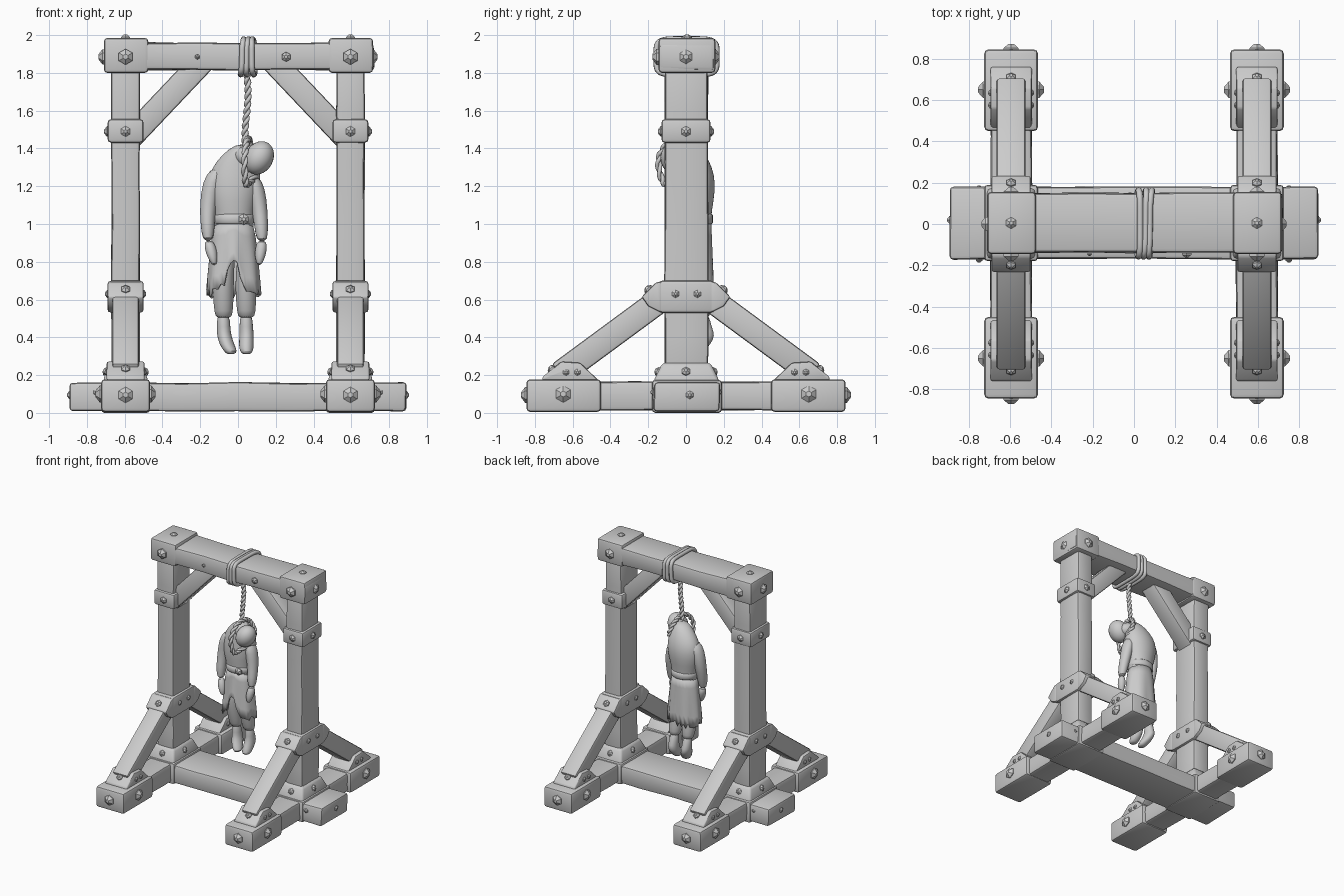
import bpy, bmesh, math, random
from mathutils import Vector, Matrix

random.seed(4)
if "Cube" in bpy.data.objects:
    bpy.data.objects.remove(bpy.data.objects["Cube"])

grey = bpy.data.materials.new("plain grey")
grey.use_nodes = True
grey.diffuse_color = (0.6, 0.6, 0.6, 1)
grey.node_tree.nodes["Principled BSDF"].inputs["Base Color"].default_value = (0.6, 0.6, 0.6, 1)


def finish(name, bm, angle=40, subsurf=0):
    """Turn a bmesh into a smooth-shaded object."""
    bmesh.ops.recalc_face_normals(bm, faces=bm.faces)
    mesh = bpy.data.meshes.new(name)
    bm.to_mesh(mesh)
    bm.free()
    mesh.materials.append(grey)
    ob = bpy.data.objects.new(name, mesh)
    bpy.context.collection.objects.link(ob)
    bpy.ops.object.select_all(action='DESELECT')
    bpy.context.view_layer.objects.active = ob
    ob.select_set(True)
    bpy.ops.object.shade_smooth_by_angle(angle=math.radians(angle))
    if subsurf:
        mod = ob.modifiers.new("smooth", 'SUBSURF')
        mod.levels = mod.render_levels = subsurf
    return ob


def soften(bm, width):
    """Bevel the hard edges."""
    bm.normal_update()
    hard = [e for e in bm.edges if len(e.link_faces) == 2 and e.calc_face_angle() > 0.5]
    bmesh.ops.bevel(bm, geom=hard, offset=width, segments=2, profile=0.5, affect='EDGES')


def box(name, xs, ys, zs, bevel=0.018, flare=1.0, wobble=0.0):
    """Bevelled block; flare scales the bottom, wobble roughens long timbers."""
    size = Vector((xs[1] - xs[0], ys[1] - ys[0], zs[1] - zs[0]))
    mid = Vector((sum(xs), sum(ys), sum(zs))) / 2
    bm = bmesh.new()
    bmesh.ops.create_cube(bm, size=1)
    for v in bm.verts:
        k = flare if v.co.z < 0 else 1
        v.co = Vector((v.co.x * size.x * k, v.co.y * size.y * k, v.co.z * size.z)) + mid
    if wobble:
        longest = max(size)
        edges = [e for e in bm.edges if e.calc_length() > longest * 0.9]
        bmesh.ops.subdivide_edges(bm, edges=edges, cuts=5, use_grid_fill=True)
        for v in bm.verts:
            v.co += Vector([random.uniform(-wobble, wobble) for _ in range(3)])
    soften(bm, bevel)
    return finish(name, bm)


def strut(name, a, b, width, thick):
    """Square timber from a to b; width runs along the free horizontal axis."""
    a, b = Vector(a), Vector(b)
    along = (b - a).normalized()
    side = along.cross(Vector((0, 0, 1))).normalized()
    rot = Matrix((side, along.cross(side), along)).transposed()
    bm = bmesh.new()
    bmesh.ops.create_cube(bm, size=1)
    for v in bm.verts:
        p = v.co
        v.co = rot @ Vector((p.x * width, p.y * thick, p.z * (b - a).length)) + (a + b) / 2
    soften(bm, 0.014)
    return finish(name, bm)


def wedge(name, x, half, profile, bevel=0.01):
    """Extrude a (y, z) profile across x."""
    bm = bmesh.new()
    face = bm.faces.new([bm.verts.new((x - half, y, z)) for y, z in profile])
    ext = bmesh.ops.extrude_face_region(bm, geom=[face])["geom"]
    bmesh.ops.translate(bm, vec=(half * 2, 0, 0), verts=[g for g in ext if isinstance(g, bmesh.types.BMVert)])
    bmesh.ops.recalc_face_normals(bm, faces=bm.faces)
    soften(bm, bevel)
    return finish(name, bm)


def bolt(pos, direction, r=0.028):
    """Faceted stud that sticks out along a direction."""
    bm = bmesh.new()
    rot = Vector(direction).to_track_quat('Z', 'Y').to_matrix().to_4x4()
    for r1, r2, d, off in ((r, r, 0.3, 0.0), (r, r * 0.35, 0.5, 0.4)):
        bmesh.ops.create_cone(bm, cap_ends=True, segments=6, radius1=r1, radius2=r2, depth=r * d,
                              matrix=Matrix.Translation(pos) @ rot @ Matrix.Translation((0, 0, r * off)))
    return finish("bolt", bm, 30)


def loft(name, rings, segments=16, subsurf=1, caps=True):
    """Skin through horizontal ellipses (x, y, z, rx, ry)."""
    bm = bmesh.new()
    loops = []
    for x, y, z, rx, ry in rings:
        loops.append([bm.verts.new((x + rx * math.cos(t), y + ry * math.sin(t), z))
                      for t in (math.tau * i / segments for i in range(segments))])
    for lo, hi in zip(loops, loops[1:]):
        for i in range(segments):
            j = (i + 1) % segments
            bm.faces.new((lo[i], lo[j], hi[j], hi[i]))
    if caps:
        bm.faces.new(loops[0])
        bm.faces.new(loops[-1])
    return finish(name, bm, 60, subsurf)


def ball(name, pos, scale, tilt=0.0):
    bm = bmesh.new()
    bmesh.ops.create_uvsphere(bm, u_segments=24, v_segments=14, radius=1,
                              matrix=Matrix.Translation(pos) @ Matrix.Rotation(tilt, 4, 'Y')
                              @ Matrix.Diagonal((*scale, 1)))
    return finish(name, bm, 60)


def rope(name, path, closed=False, radius=0.011, turns=0):
    """Two strands twisted round a path."""
    curve = bpy.data.curves.new(name, 'CURVE')
    curve.dimensions = '3D'
    curve.bevel_depth = radius
    curve.bevel_resolution = 2
    path = [Vector(p) for p in path]
    n = len(path)
    for strand in ((0, math.pi) if turns else (0,)):
        sp = curve.splines.new('POLY')
        sp.points.add(n - 1)
        sp.use_cyclic_u = closed
        for i, p in enumerate(path):
            nxt, prv = ((path[(i + 1) % n], path[i - 1]) if closed
                        else (path[min(i + 1, n - 1)], path[max(i - 1, 0)]))
            tan = (nxt - prv).normalized()
            u = tan.cross(Vector((1, 0.2, 0.1))).normalized()
            a = strand + math.tau * turns * i / n
            off = (u * math.cos(a) + tan.cross(u) * math.sin(a)) * radius * 0.8 if turns else Vector()
            sp.points[i].co = (*(p + off), 1)
        sp.use_smooth = True
    curve.materials.append(grey)
    ob = bpy.data.objects.new(name, curve)
    bpy.context.collection.objects.link(ob)
    bpy.ops.object.select_all(action='DESELECT')
    bpy.context.view_layer.objects.active = ob
    ob.select_set(True)
    bpy.ops.object.convert(target='MESH')


# Long timbers
box("base_beam", (-0.89, 0.89), (-0.17, 0.18), (0.01, 0.16), wobble=0.004)
box("top_beam", (-0.70, 0.72), (-0.14, 0.15), (1.815, 1.96), wobble=0.004)
for x, r in ((0.255, 0.026), (-0.215, 0.014)):
    bolt((x, -0.145, 1.885), (0, -1, 0), r)

# Side frames
for s in (-1, 1):
    c = 0.595 * s
    box("post", (c - 0.075, c + 0.075), (-0.113, 0.117), (0.1, 1.9), wobble=0.003)
    box("foot_beam", (c - 0.1, c + 0.1), (-0.8, 0.8), (0.015, 0.165), wobble=0.003)
    box("cross_block", (c - 0.13, c + 0.13), (-0.18, 0.19), (0, 0.175))
    box("post_collar", (c - 0.088, c + 0.088), (-0.125, 0.13), (0.165, 0.265), flare=1.38)
    box("lower_band", (c - 0.095, c + 0.095), (-0.145, 0.15), (0.53, 0.70))
    box("upper_band", (c - 0.095, c + 0.095), (-0.13, 0.13), (1.43, 1.555))
    box("top_cap", (c - 0.115, c + 0.12), (-0.145, 0.155), (1.80, 1.985))
    strut("knee_brace", (c + s * 0.01, 0, 1.42), (s * 0.16, 0, 1.89), 0.15, 0.13)
    bolt((c, 0.005, 1.985), (0, 0, 1))
    bolt((s * 0.89, 0.02, 0.095), (s, 0, 0), 0.022)
    for d in (-1, 1):
        box("foot_block", (c - 0.13, c + 0.13), sorted((d * 0.45, d * 0.845)), (0.005, 0.178), 0.02)
        strut("foot_brace", (c, d * 0.1, 0.625), (c, d * 0.67, 0.205), 0.14, 0.135)
        wedge("foot_bracket", c, 0.1, [(d * 0.46, 0.17), (d * 0.56, 0.265), (d * 0.66, 0.272), (d * 0.76, 0.19), (d * 0.76, 0.17)])
        wedge("upper_bracket", c, 0.095, [(d * 0.13, 0.695), (d * 0.16, 0.69), (d * 0.235, 0.615), (d * 0.2, 0.565), (d * 0.13, 0.53)])
        # Studs facing front and back
        bolt((c, d * 0.15, 1.885), (0, d, 0), 0.042)
        bolt((c, d * 0.13, 1.49), (0, d, 0))
        bolt((c, d * 0.2, 0.655), (0, d, 0.9), 0.026)
        bolt((c, d * 0.71, 0.235), (0, d, 1.2), 0.026)
        bolt((c, d * 0.845, 0.095), (0, d, 0), 0.042)
        bolt((c, d * 0.15, 0.22), (0, d, 0.5), 0.024)
        bolt((s * 0.75, d * 0.175, 0.11), (0, d, 0), 0.018)
        # Studs facing sideways, d now also serves as the x direction
        bolt((c + d * 0.117, 0, 1.885), (d, 0, 0), 0.04)
        bolt((c + d * 0.095, 0, 1.49), (d, 0, 0))
        bolt((c + d * 0.105, 0, 0.22), (d, 0, 0.5), 0.024)
        for y in (-0.055, 0.06):
            bolt((c + d * 0.095, y, 0.63), (d, 0, 0), 0.021)
        for e in (-1, 1):
            bolt((c + d * 0.13, e * 0.65, 0.1), (d, 0, 0), 0.045)
            for y in (0.575, 0.635):
                bolt((c + d * 0.1, e * y, 0.215), (d, 0, 0), 0.018)

# Rope: coils on the beam, hanging length, noose
for k, x in enumerate((0.022, 0.052, 0.08)):
    coil = []
    for i in range(64):
        t = math.tau * i / 64
        cy, sz = math.cos(t), math.sin(t)
        coil.append((x + 0.008 * math.sin(t + k), 0.003 + 0.16 * math.copysign(abs(cy) ** 0.4, cy),
                     1.885 + 0.094 * math.copysign(abs(sz) ** 0.4, sz)))
    rope("beam_coil", coil, True, 0.0155)
rope("hanging_rope", [(0.045 + 0.008 * math.sin(i / 12), 0, 1.81 - i * 0.0062) for i in range(62)], turns=5)
knots = [(0.055, 0, 1.45), (0.045, -0.09, 1.43), (0.035, -0.145, 1.34), (0.04, -0.12, 1.22),
         (0.06, -0.06, 1.22), (0.10, 0.04, 1.27), (0.09, 0.09, 1.34), (0.065, 0.06, 1.42)]
noose = []
for i in range(len(knots)):
    p0, p1, p2, p3 = (Vector(knots[(i + j - 1) % len(knots)]) for j in range(4))
    for t in (k / 8 for k in range(8)):
        noose.append(0.5 * (2 * p1 + (p2 - p0) * t + (2 * p0 - 5 * p1 + 4 * p2 - p3) * t * t
                            + (3 * p1 - p0 - 3 * p2 + p3) * t ** 3))
rope("noose", noose, True, turns=9)

# Hanging figure: tunic, bowed head, belt
loft("tunic", [(-0.02, 0.05, 0.94, 0.12, 0.09), (-0.022, 0.05, 1.03, 0.096, 0.08), (-0.025, 0.05, 1.12, 0.125, 0.098),
               (-0.02, 0.055, 1.22, 0.142, 0.103), (-0.012, 0.05, 1.30, 0.128, 0.09), (0.005, 0.035, 1.37, 0.088, 0.07),
               (0.03, 0.015, 1.425, 0.04, 0.045)], 20)
ball("head", (0.112, -0.055, 1.35), (0.074, 0.08, 0.092), 0.5)
ball("neck", (0.06, 0, 1.355), (0.085, 0.065, 0.06), 0.2)
loft("belt", [(-0.022, 0.05, z, rx, rx * 0.86) for z, rx in ((1.0, 0.1), (1.008, 0.108), (1.045, 0.108), (1.053, 0.1))], 24, 0)
bolt((0.03, -0.035, 1.025), (0, -1, 0), 0.03)

# Skirt with a ragged hem that opens at the front
bm = bmesh.new()
seg, rows = 48, 6
grid = []
for i in range(seg):
    t = math.tau * i / seg
    gap = max(0.0, -math.sin(t)) * math.exp(-(math.cos(t) / 0.4) ** 2)
    hem = 0.63 + 0.17 * gap + random.uniform(-0.025, 0.025)
    col = []
    for r in range(rows):
        f = r / (rows - 1)
        k = 1 + 0.04 * f * math.sin(t * 7)
        col.append(bm.verts.new((-0.022 + (0.098 + 0.045 * f ** 0.6) * k * math.cos(t),
                                 0.05 + (0.084 + 0.018 * f) * k * math.sin(t), 1.01 + (hem - 1.01) * f)))
    grid.append(col)
for i in range(seg):
    a, b = grid[i], grid[(i + 1) % seg]
    for r in range(rows - 1):
        bm.faces.new((a[r], b[r], b[r + 1], a[r + 1]))
skirt = finish("skirt", bm, 60)
skirt.modifiers.new("cloth", 'SOLIDIFY').thickness = 0.01

# Arms and hands
loft("right_arm", [(-0.10, 0.04, 1.30, 0.04, 0.05), (-0.135, 0.04, 1.23, 0.055, 0.06), (-0.158, 0.035, 1.10, 0.045, 0.05),
                   (-0.162, 0.015, 1.02, 0.039, 0.044), (-0.158, 0, 0.90, 0.031, 0.034)])
loft("left_arm", [(0.07, 0.04, 1.26, 0.04, 0.05), (0.095, 0.04, 1.19, 0.05, 0.058), (0.115, 0.035, 1.08, 0.042, 0.048),
                  (0.122, 0.015, 1.0, 0.038, 0.042), (0.128, 0, 0.90, 0.03, 0.034)])
for name, x, lean in (("right", -0.145, -0.02), ("left", 0.122, 0.01)):
    loft(name + "_hand", [(x + lean / 2, 0, 0.915, 0.022, 0.024), (x, -0.005, 0.87, 0.033, 0.035),
                          (x - lean / 2, -0.015, 0.825, 0.028, 0.03), (x - lean, -0.02, 0.78, 0.012, 0.015)])

# Trousers, boots
for name, x, toe in (("right", -0.078, -0.038), ("left", 0.042, 0.045)):
    loft(name + "_trouser", [(x + 0.012, 0.05, 0.88, 0.055, 0.07), (x, 0.05, 0.72, 0.057, 0.065), (x, 0.065, 0.62, 0.056, 0.06),
                             (x + 0.002, 0.08, 0.53, 0.05, 0.05), (x + 0.002, 0.083, 0.50, 0.04, 0.04)])
    loft(name + "_boot", [(x, 0.085, 0.53, 0.034, 0.036), (x + 0.002, 0.095, 0.45, 0.036, 0.042), (x + 0.004, 0.10, 0.41, 0.039, 0.056),
                          ((x + toe) / 2, 0.075, 0.36, 0.04, 0.055), (toe, 0.05, 0.325, 0.036, 0.042), (toe, 0.045, 0.31, 0.02, 0.022)])
